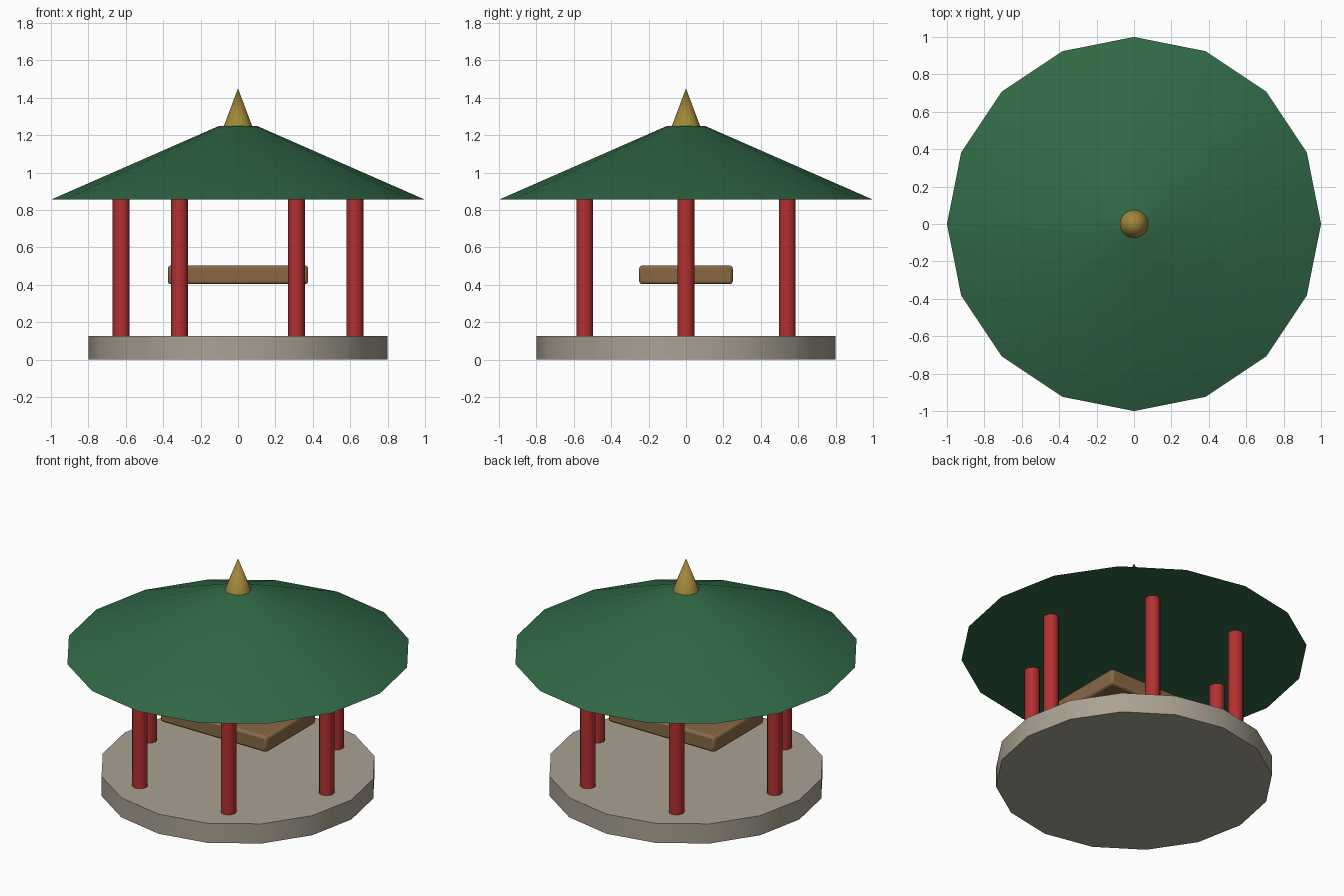
import bpy
from math import sin, cos, radians

if "Cube" in bpy.data.objects:
    bpy.data.objects.remove(bpy.data.objects["Cube"])


def material(name, rgb):
    m = bpy.data.materials.new(name)
    m.diffuse_color = (*rgb, 1)
    m.use_nodes = True
    m.node_tree.nodes["Principled BSDF"].inputs["Base Color"].default_value = m.diffuse_color
    return m


def finish(name, mat):
    ob = bpy.context.object
    ob.name = name
    ob.data.materials.append(mat)
    bpy.ops.object.shade_smooth_by_angle(angle=radians(40))
    return ob


def cone(name, sides, r_low, r_top, z0, z1, mat, x=0, y=0):
    bpy.ops.mesh.primitive_cone_add(vertices=sides, radius1=r_low, radius2=r_top,
                                    depth=z1 - z0, location=(x, y, (z0 + z1) / 2))
    return finish(name, mat)


stone = material("stone", (0.40, 0.36, 0.29))
red = material("red_paint", (0.45, 0.03, 0.03))
green = material("green_tile", (0.03, 0.14, 0.06))
gold = material("gold", (0.35, 0.24, 0.04))
wood = material("wood", (0.25, 0.14, 0.06))

# Round platform
cone("platform", 16, 0.8, 0.8, 0, 0.125, stone)

# Six pillars in a ring
for i in range(6):
    a = radians(60 * i)
    cone(f"pillar_{i + 1}", 12, 0.045, 0.045, 0.125, 0.857, red,
         0.625 * cos(a), 0.625 * sin(a))

# Roof and its finial
cone("roof", 16, 1.0, 0.1, 0.855, 1.25, green)
cone("finial", 16, 0.075, 0, 1.25, 1.45, gold)

# Table slab with softened edges
bpy.ops.mesh.primitive_cube_add(size=1, location=(0, 0, 0.453))
bpy.context.object.scale = (0.75, 0.5, 0.1)
bpy.ops.object.transform_apply(location=False, rotation=False, scale=True)
slab = finish("table_slab", wood)
bevel = slab.modifiers.new("soft_edges", 'BEVEL')
bevel.width = 0.015
bevel.segments = 2
